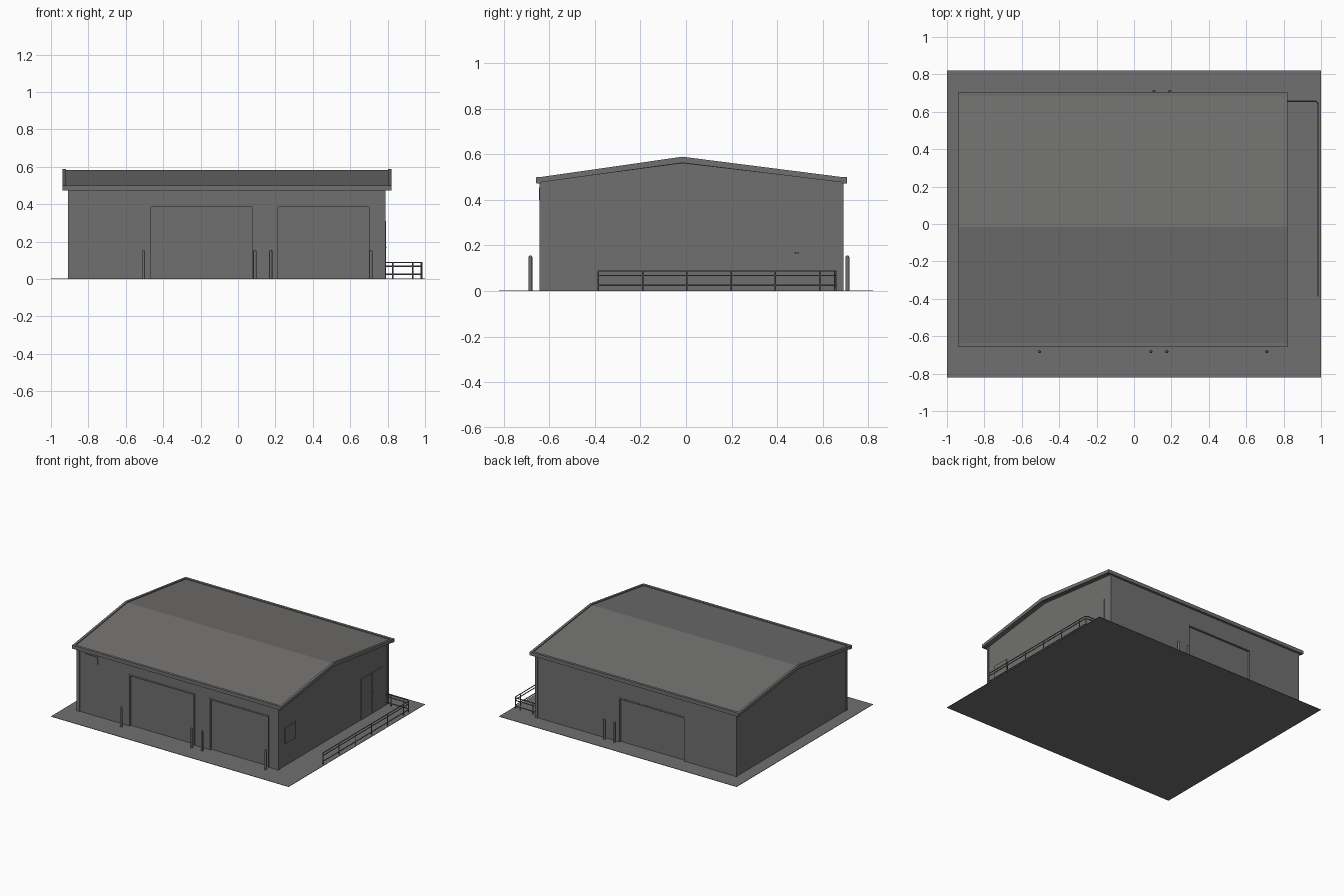
import bpy, bmesh, math
from mathutils import Vector

if "Cube" in bpy.data.objects:
    bpy.data.objects.remove(bpy.data.objects["Cube"])


def material(name, c):
    m = bpy.data.materials.new(name)
    m.diffuse_color = (*c, 1)
    m.use_nodes = True
    m.node_tree.nodes["Principled BSDF"].inputs["Base Color"].default_value = m.diffuse_color
    return m


GREY = material("warehouse grey", (0.165, 0.163, 0.16))


def finish(name, bm):
    bmesh.ops.recalc_face_normals(bm, faces=bm.faces)
    me = bpy.data.meshes.new(name)
    bm.to_mesh(me)
    bm.free()
    me.materials.append(GREY)
    ob = bpy.data.objects.new(name, me)
    bpy.context.collection.objects.link(ob)
    return ob


def box(name, x0, x1, y0, y1, z0, z1):
    bm = bmesh.new()
    bmesh.ops.create_cube(bm, size=1)
    for v in bm.verts:
        v.co = Vector((x1 if v.co.x > 0 else x0,
                       y1 if v.co.y > 0 else y0,
                       z1 if v.co.z > 0 else z0))
    return finish(name, bm)


def extrude_x(name, profile, x0, x1):
    """Extrude a (y, z) profile along x."""
    bm = bmesh.new()
    f = bm.faces.new([bm.verts.new((x0, y, z)) for y, z in profile])
    r = bmesh.ops.extrude_face_region(bm, geom=[f])
    for v in r["geom"]:
        if isinstance(v, bmesh.types.BMVert):
            v.co.x = x1
    return finish(name, bm)


def tube(name, pts, r):
    cu = bpy.data.curves.new(name, "CURVE")
    cu.dimensions = "3D"
    cu.bevel_depth = r
    cu.bevel_resolution = 1
    cu.use_fill_caps = True
    sp = cu.splines.new("POLY")
    sp.points.add(len(pts) - 1)
    for p, co in zip(sp.points, pts):
        p.co = (*co, 1)
    cu.materials.append(GREY)
    ob = bpy.data.objects.new(name, cu)
    bpy.context.collection.objects.link(ob)
    return ob


X0, X1, Y0, Y1 = -0.905, 0.785, -0.639, 0.687   # wall faces
RIDGE = -0.016

# ground slab
box("yard_slab", -1, 1, -0.82, 0.82, 0, 0.003)

# gabled wall body
walls = extrude_x("walls", [(Y0, 0.001), (Y1, 0.001), (Y1, 0.478),
                            (RIDGE, 0.566), (Y0, 0.478)], X0, X1)

# recessed loading doors: x range, height, wall face, outward direction
for i, (a, b, h, y, s) in enumerate([(-0.465, 0.077, 0.385, Y0, -1),
                                     (0.213, 0.70, 0.385, Y0, -1),
                                     (-0.465, 0.077, 0.33, Y1, 1)]):
    lo, hi = sorted((y + s * 0.02, y - s * 0.014))
    cut = box(f"door_cutter_{i}", a, b, lo, hi, -0.02, h)
    cut.hide_render = True
    cut.display_type = "WIRE"
    mod = walls.modifiers.new("door recess", "BOOLEAN")
    mod.object = cut
    mod.solver = "EXACT"
    # thin frame around the opening
    lo, hi = sorted((y, y + s * 0.003))
    box(f"door_header_{i}", a - 0.008, b + 0.008, lo, hi, h, h + 0.01)
    for x in (a - 0.008, b):
        box(f"door_jamb_{i}", x, x + 0.008, lo, hi, 0, h)

# corner trims
for x in (X0 - 0.004, X1 - 0.021):
    for y in (Y0 - 0.004, Y1 - 0.016):
        box("corner_trim", x, x + 0.025, y, y + 0.02, 0, 0.478)

# roof sheets, rake trims and eave fascias
extrude_x("roof", [(-0.65, 0.476), (RIDGE, 0.560), (0.70, 0.476),
                   (0.70, 0.491), (RIDGE, 0.582), (-0.65, 0.491)], -0.925, 0.81)
for x in (-0.937, 0.803):
    extrude_x("rake_trim", [(-0.657, 0.474), (RIDGE, 0.562), (0.706, 0.474),
                            (0.706, 0.497), (RIDGE, 0.589), (-0.657, 0.497)],
              x, x + 0.018)
for y in (-0.656, 0.685):
    box("eave_fascia", -0.935, 0.819, y, y + 0.02, 0.472, 0.499)

# double personnel door on the right wall
box("side_door", X1, X1 + 0.003, 0.36, 0.616, 0.003, 0.312)
box("side_door_split", X1, X1 + 0.005, 0.486, 0.489, 0.003, 0.31)
box("side_door_handle", X1, X1 + 0.010, 0.475, 0.495, 0.165, 0.171)

# wall panels
box("side_panel", X1, X1 + 0.006, -0.56, -0.43, 0.17, 0.295)
box("front_panel", -0.84, -0.73, Y0 - 0.005, Y0, 0.40, 0.455)

# bollards with slightly domed tops
for x, y in [(-0.506, -0.682), (0.09, -0.682), (0.175, -0.682), (0.71, -0.682),
             (0.106, 0.708), (0.191, 0.708)]:
    bm = bmesh.new()
    for r, d, z in ((0.0085, 0.0085, 0.0745), (0.0085, 0.005, 0.152)):
        h = 0.149 if z < 0.1 else 0.006
        g = bmesh.ops.create_cone(bm, cap_ends=True, segments=16,
                                  radius1=r, radius2=d, depth=h)
        bmesh.ops.translate(bm, verts=g["verts"], vec=(x, y, z))
    finish("bollard", bm)

# guard rail with a rounded corner
RX, RY, R = 0.984, 0.657, 0.02
arc = [(RX - R + R * math.cos(t), RY - R + R * math.sin(t))
       for t in (math.pi / 2 * k / 5 for k in range(6))]
path = [(RX, -0.385)] + arc + [(X1, RY)]
for z in (0.088, 0.068, 0.025):
    tube("guard_rail", [(x, y, z) for x, y in path], 0.0035)
posts = [(RX, -0.384 + 0.194 * k) for k in range(6)]
posts += [(RX - 0.006, RY - 0.006), (0.935, RY), (0.827, RY)]
for x, y in posts:
    tube("rail_post", [(x, y, 0), (x, y, 0.088)], 0.0035)
